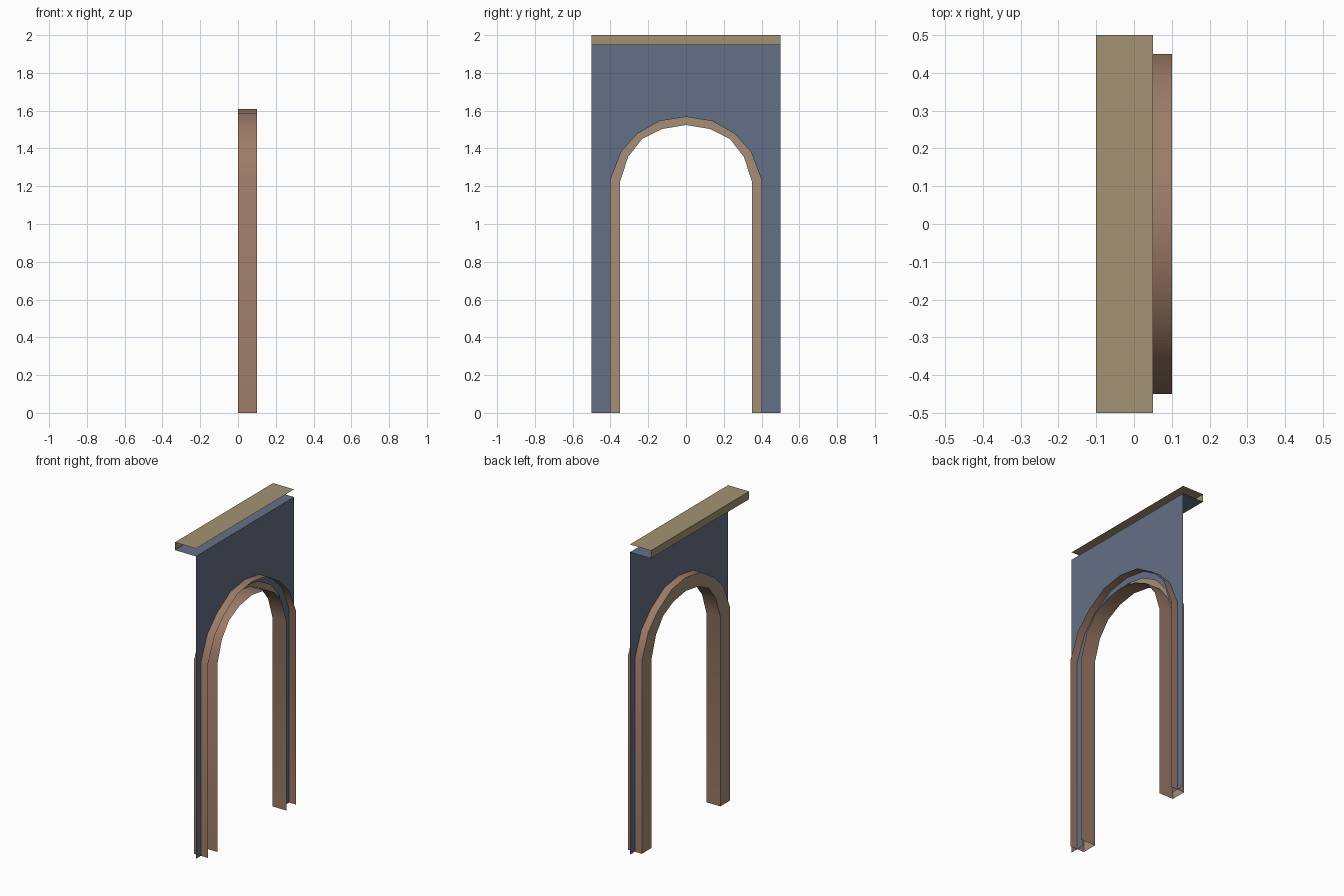
import bpy, math

if "Cube" in bpy.data.objects:
    bpy.data.objects.remove(bpy.data.objects["Cube"])


def material(name, rgb):
    m = bpy.data.materials.new(name)
    m.diffuse_color = (*rgb, 1)
    m.use_nodes = True
    m.node_tree.nodes["Principled BSDF"].inputs["Base Color"].default_value = m.diffuse_color
    return m


SLATE = material("slate_blue", (0.13, 0.16, 0.24))
SAND = material("sand", (0.36, 0.29, 0.17))
TAN = material("tan", (0.38, 0.27, 0.19))
CLAY = material("clay", (0.34, 0.20, 0.14))


def sheet(name, verts, faces, mats, slots=None):
    me = bpy.data.meshes.new(name)
    me.from_pydata(verts, [], faces)
    for m in mats:
        me.materials.append(m)
    for i, p in enumerate(me.polygons):
        p.material_index = slots[i] if slots else 0
    ob = bpy.data.objects.new(name, me)
    bpy.context.collection.objects.link(ob)
    return ob


def arch(half):
    """Mirror the right half of an arch (y, z), base to crown."""
    return half + [(-y, z) for y, z in half[-2::-1]]


# Arch lines: opening edge, wall edge, and outer edge
inner_half = [(.35, 0), (.35, 1.222), (.306, 1.356), (.232, 1.451), (.127, 1.503), (0, 1.524)]
mid_half = [(.40, 0), (.40, 1.233), (.344, 1.381), (.259, 1.477), (.138, 1.545), (0, 1.567)]
outer_half = [(2 * m[0] - i[0], 2 * m[1] - i[1]) for i, m in zip(inner_half, mid_half)]
inner, mid, outer = arch(inner_half), arch(mid_half), arch(outer_half)

# Wall: a single sheet with the arch cut out
TOP, X = 1.95, 0.05
outline = mid + [(-.5, 0), (-.5, TOP), (.5, TOP), (.5, 0)]
sheet("wall", [(X, y, z) for y, z in outline], [list(range(len(outline)))[::-1]], [SLATE])

# Ledge running back from the top of the wall
sheet("wall_ledge", [(-.1, -.5, TOP), (X, -.5, TOP), (X, .5, TOP), (-.1, .5, TOP)],
      [(0, 1, 2, 3)], [SLATE])

# Cap: back strip and top, open at the front and ends
sheet("cap", [(x, y, z) for y in (-.5, .5) for x, z in ((-.1, TOP), (-.1, 2), (X, 2))],
      [(0, 1, 4, 3), (1, 2, 5, 4)], [SAND])

# Arch trim: channel section, open towards +x
verts, faces, slots = [], [], []
for a, b in zip(inner, outer):
    verts += [(.1, *a), (0, *a), (0, *b), (.1, *b)]
for s in range(len(inner) - 1):
    for k in range(3):
        i = s * 4 + k
        faces.append((i, i + 4, i + 5, i + 1))
        slots.append(0 if k == 1 else 1)
trim = sheet("arch_trim", verts, faces, [TAN, CLAY], slots)
bpy.context.view_layer.objects.active = trim
trim.select_set(True)
bpy.ops.object.shade_smooth_by_angle(angle=math.radians(35))
